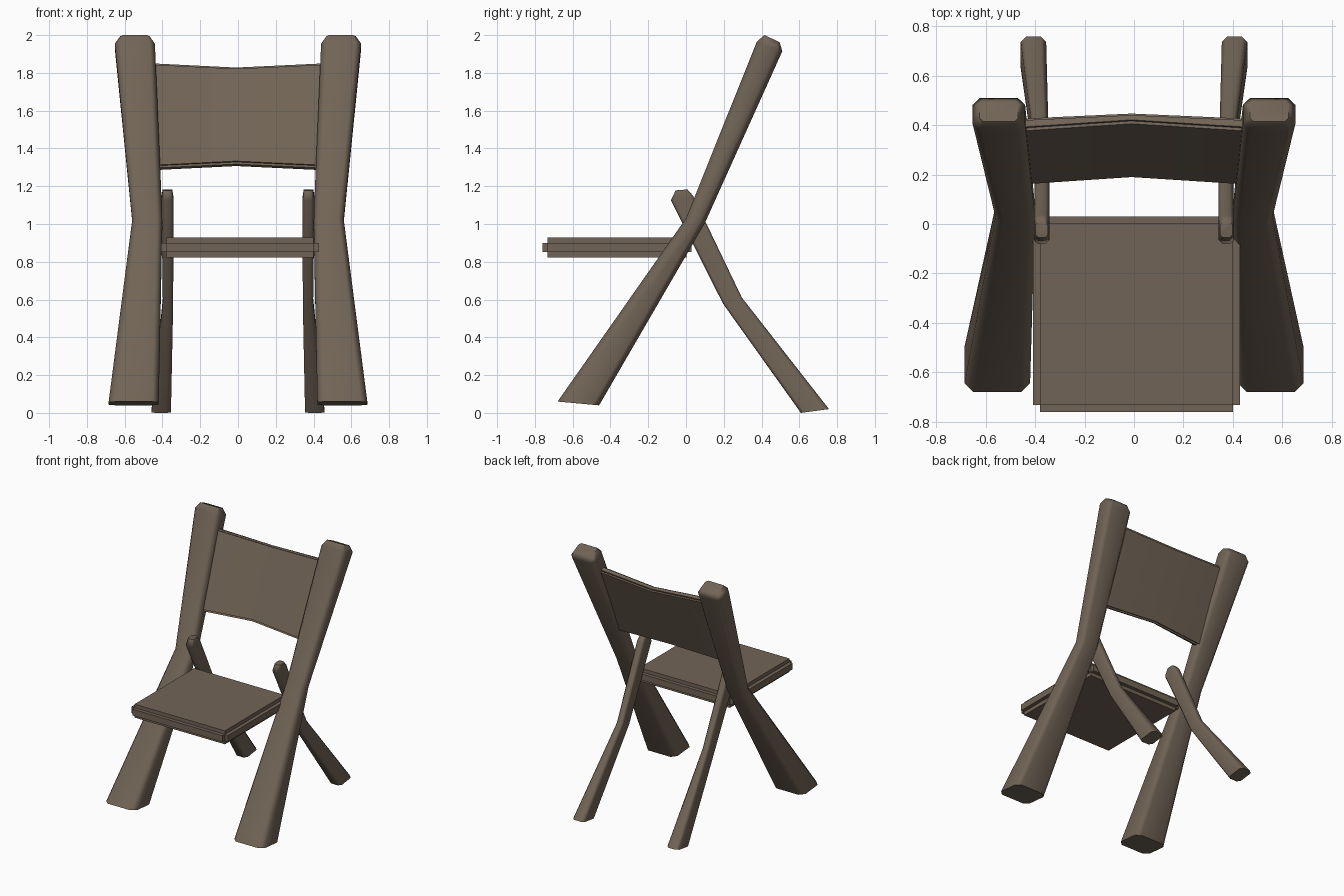
import bpy, bmesh
from mathutils import Vector

default = bpy.data.objects.get("Cube")
if default:
    bpy.data.objects.remove(default, do_unlink=True)

wood = bpy.data.materials.new("weathered brown wood")
wood.use_nodes = True
colour = (0.165, 0.127, 0.092, 1)
wood.diffuse_color = colour
wood.node_tree.nodes["Principled BSDF"].inputs["Base Color"].default_value = colour


def finish(name, bm, bevel=0):
    """Turn a bmesh into a smooth-shaded wooden object."""
    bmesh.ops.recalc_face_normals(bm, faces=bm.faces)
    if bevel:
        bmesh.ops.bevel(bm, geom=[e for e in bm.edges if e.calc_face_angle(0) > 0.8],
                        offset=bevel, segments=2, affect='EDGES')
    mesh = bpy.data.meshes.new(name)
    bm.to_mesh(mesh)
    bm.free()
    mesh.materials.append(wood)
    obj = bpy.data.objects.new(name, mesh)
    bpy.context.collection.objects.link(obj)
    bpy.ops.object.select_all(action='DESELECT')
    obj.select_set(True)
    bpy.context.view_layer.objects.active = obj
    bpy.ops.object.shade_smooth_by_angle(angle=0.95)
    obj.modifiers.new("flat faces", 'WEIGHTED_NORMAL').keep_sharp = True
    return obj


def loft(bm, rings):
    """Skin a list of closed rings and cap both ends."""
    rows = [[bm.verts.new(p) for p in ring] for ring in rings]
    n = len(rows[0])
    for a, b in zip(rows, rows[1:]):
        for i in range(n):
            j = (i + 1) % n
            bm.faces.new((a[i], a[j], b[j], b[i]))
    bm.faces.new(rows[0])
    bm.faces.new(rows[-1])


def section(front, back, x0, x1, chamfer):
    """Chamfered rectangle between a front and a back (y, z) point."""
    f, b = Vector((0, *front)), Vector((0, *back))
    u, v = chamfer / (x1 - x0), chamfer / (b - f).length
    outline = [(u, 0), (1 - u, 0), (1, v), (1, 1 - v),
               (1 - u, 1), (u, 1), (0, 1 - v), (0, v)]
    return [f.lerp(b, t) + Vector((x0 + (x1 - x0) * s, 0, 0)) for s, t in outline]


def timber_pair(name, sections):
    for side, sign in (("left", 1), ("right", -1)):
        bm = bmesh.new()
        loft(bm, [[(sign * p.x, p.y, p.z) for p in section(*s)] for s in sections])
        finish(f"{side}_{name}", bm)


# Long posts: front feet that rise into the back uprights
timber_pair("post", [
    ((-0.68, 0.06), (-0.46, 0.04), 0.42, 0.685, 0.036),
    ((0.0, 1.03), (0.1, 1.005), 0.40, 0.56, 0.03),
    ((0.375, 1.965), (0.51, 1.915), 0.44, 0.652, 0.03),
    ((0.415, 2.0), (0.495, 1.963), 0.468, 0.624, 0.014),
])

# Bent rear legs
timber_pair("rear_leg", [
    ((0.608, 0.0), (0.757, 0.02), 0.355, 0.458, 0.022),
    ((0.196, 0.578), (0.296, 0.61), 0.343, 0.398, 0.014),
    ((-0.08, 1.125), (0.037, 1.15), 0.342, 0.405, 0.016),
    ((-0.055, 1.178), (0.008, 1.183), 0.348, 0.399, 0.012),
])

# Seat board
bm = bmesh.new()
bmesh.ops.create_cube(bm, size=1)
bmesh.ops.scale(bm, vec=(0.835, 0.79, 0.105), verts=bm.verts)
bmesh.ops.translate(bm, vec=(0.01, -0.365, 0.875), verts=bm.verts)
finish("seat", bm, 0.028)

# Backrest panel, bent backwards in the middle
bm = bmesh.new()
panel = []
for x, y, dz in ((-0.46, 0, 0), (-0.01, 0.03, 0.022), (0.46, 0, 0)):
    panel.append([(x, 0.155 + y, 1.30 + dz), (x, 0.38 + y, 1.855 - dz),
                  (x, 0.43 + y * 0.7, 1.835 - dz), (x, 0.205 + y * 0.7, 1.28 + dz)])
loft(bm, panel)
finish("backrest", bm, 0.012)
